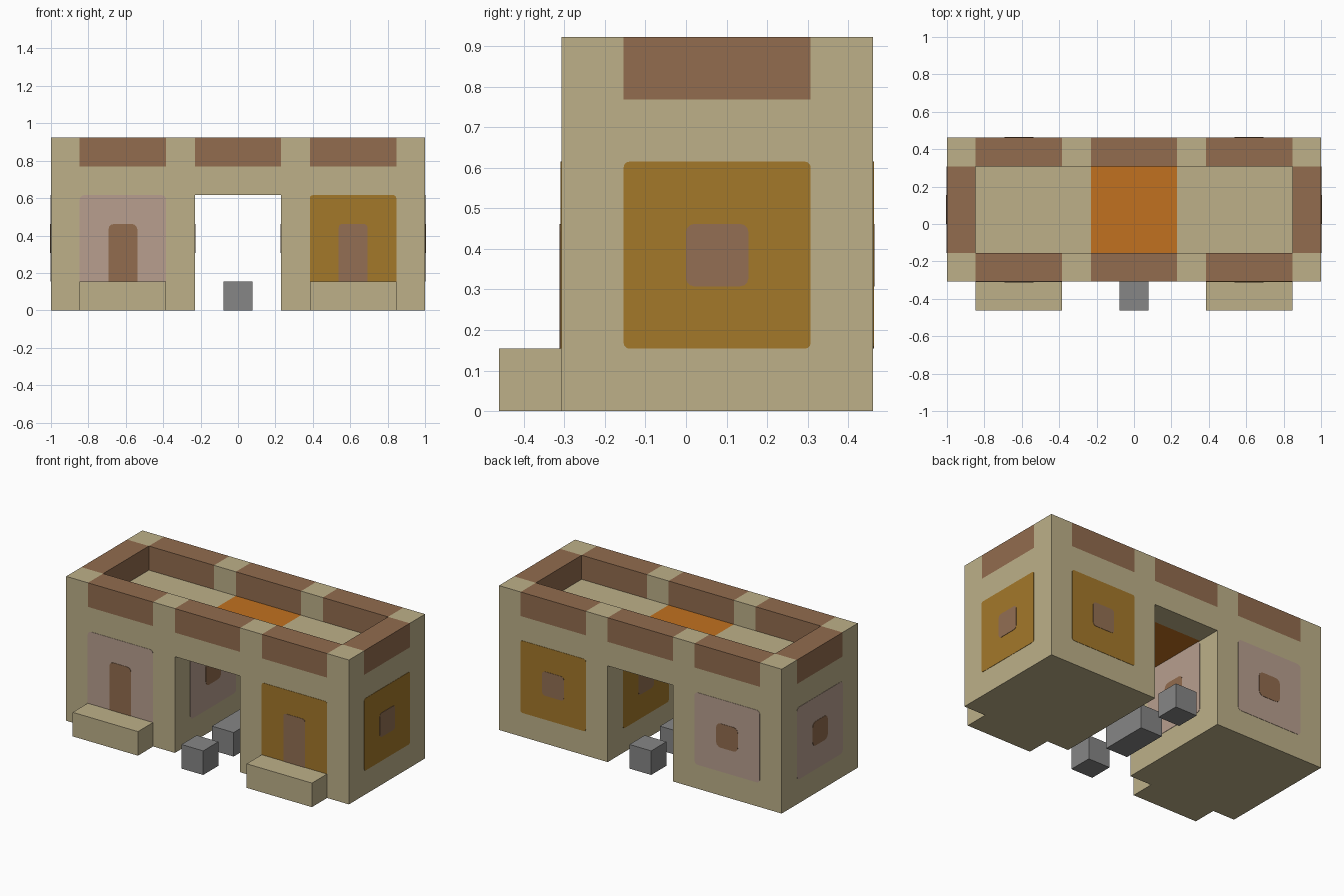
import bpy, bmesh, math
from mathutils import Matrix, Vector

cube = bpy.data.objects.get("Cube")
if cube:
    bpy.data.objects.remove(cube, do_unlink=True)

U = 1 / 13  # one module of the building grid


def material(name, r, g, b):
    lin = [((c / 255 + 0.055) / 1.055) ** 2.4 for c in (r, g, b)] + [1]
    m = bpy.data.materials.new(name)
    m.use_nodes = True
    m.diffuse_color = lin
    m.node_tree.nodes["Principled BSDF"].inputs["Base Color"].default_value = lin
    return m


SAND = material("sandstone", 189, 176, 137)
BROWN = material("brown_trim", 146, 108, 78)
GOLD = material("gold_panel", 164, 120, 42)
PINK = material("pink_panel", 184, 159, 143)
MAUVE = material("mauve_brown", 147, 111, 83)
ORANGE = material("orange_roof", 193, 113, 32)
GREY = material("grey_stone", 134, 134, 134)


def finish(name, bm, mats):
    bmesh.ops.recalc_face_normals(bm, faces=bm.faces)
    me = bpy.data.meshes.new(name)
    bm.to_mesh(me)
    bm.free()
    for m in mats:
        me.materials.append(m)
    ob = bpy.data.objects.new(name, me)
    bpy.context.collection.objects.link(ob)
    return ob


def box(name, lo, hi, mat):
    bm = bmesh.new()
    bmesh.ops.create_cube(bm, size=1)
    lo, hi = Vector(lo) * U, Vector(hi) * U
    for v in bm.verts:
        v.co = [(a + b) / 2 + c * (b - a) for a, b, c in zip(lo, hi, v.co)]
    return finish(name, bm, [mat])


# Building shell: outer skin of the solid cells between these grid planes
PLANES = ([-13, -11, -5, -3, 3, 5, 11, 13], [-4, -2, 4, 6], [0, 8, 10, 12])


def middle(cell):
    return [(p[i] + p[i + 1]) / 2 for p, i in zip(PLANES, cell)]


def solid(cell):
    if any(i < 0 or i >= len(p) - 1 for i, p in zip(cell, PLANES)):
        return False
    x, y, z = middle(cell)
    if z < 8:                                   # wings beside the passage
        return abs(x) > 3
    if z < 10:                                  # roof slab
        return True
    return abs(x) > 11 or y < -2 or y > 4       # parapet


def cell_colour(cell):
    x, y, z = middle(cell)
    side = -2 < y < 4
    if z > 10:
        post = not side if abs(x) > 11 else 3 < abs(x) < 5
        return 0 if post else 1
    return 2 if abs(x) < 3 and side else 0


bm = bmesh.new()
for i in range(7):
    for j in range(3):
        for k in range(3):
            cell = (i, j, k)
            if not solid(cell):
                continue
            for axis in range(3):
                for step in (0, 1):
                    near = list(cell)
                    near[axis] += 2 * step - 1
                    if solid(near):
                        continue
                    a, b = (axis + 1) % 3, (axis + 2) % 3
                    corners = []
                    for da, db in ((0, 0), (1, 0), (1, 1), (0, 1)):
                        idx = list(cell)
                        idx[axis] += step
                        idx[a] += da
                        idx[b] += db
                        corners.append(bm.verts.new([p[n] * U for p, n in zip(PLANES, idx)]))
                    bm.faces.new(corners).material_index = cell_colour(cell)
bmesh.ops.remove_doubles(bm, verts=bm.verts, dist=0.001)
finish("building_shell", bm, [SAND, BROWN, ORANGE])


# Painted plates: thin rounded rectangles; angle turns them from the front
def plate(name, centre, angle, w, h, mat, lift, r, square_base=False):
    w, h = w * U / 2, h * U / 2
    outline = []
    for q, (sx, sz) in enumerate(((1, 1), (-1, 1), (-1, -1), (1, -1))):
        if square_base and sz < 0:
            outline.append((sx * w, sz * h))
            continue
        for t in range(4):
            ang = math.radians(90 * q + 30 * t)
            outline.append((sx * (w - r) + r * math.cos(ang), sz * (h - r) + r * math.sin(ang)))
    bm = bmesh.new()
    face = bm.faces.new([bm.verts.new((x, 0, z)) for x, z in outline])
    ext = bmesh.ops.extrude_face_region(bm, geom=[face])
    verts = [v for v in ext["geom"] if isinstance(v, bmesh.types.BMVert)]
    bmesh.ops.translate(bm, verts=verts, vec=(0, -lift, 0))
    place = Matrix.Translation(Vector(centre) * U) @ Matrix.Rotation(math.radians(angle), 4, "Z")
    bmesh.ops.transform(bm, matrix=place, verts=bm.verts)
    finish(name, bm, [mat])


for side, s, panel, window, r in (("left", 1, GOLD, MAUVE, 0.014), ("right", -1, PINK, BROWN, 0.022)):
    # Front wall: panel with a door above the step
    plate(side + "_front_panel", (8 * s, -4, 5), 0, 6, 6, panel, 0.002, r, True)
    plate(side + "_door", (8 * s, -4, 4), 0, 2, 4, window, 0.004, r * 1.3, True)
    # Back, outer and passage walls: panel with a square window
    for wall, centre, angle in (("back", (8 * s, 6, 5), 180),
                                ("outer", (13 * s, 1, 5), 90 * s),
                                ("passage", (3 * s, 1, 5), -90 * s)):
        plate(f"{side}_{wall}_panel", centre, angle, 6, 6, panel, 0.002, r)
        plate(f"{side}_{wall}_window", centre, angle, 2, 2, window, 0.004, r * 1.4)
    # Front step
    box(side + "_front_step", (8 * s - 3, -6, 0), (8 * s + 3, -4, 2), SAND)

# Row of stone blocks through the passage
for name, y0, y1 in (("front", -6, -4), ("middle", -2, 2), ("back", 4, 6)):
    box(name + "_stone_block", (-1, y0, 0), (1, y1, 2), GREY)
